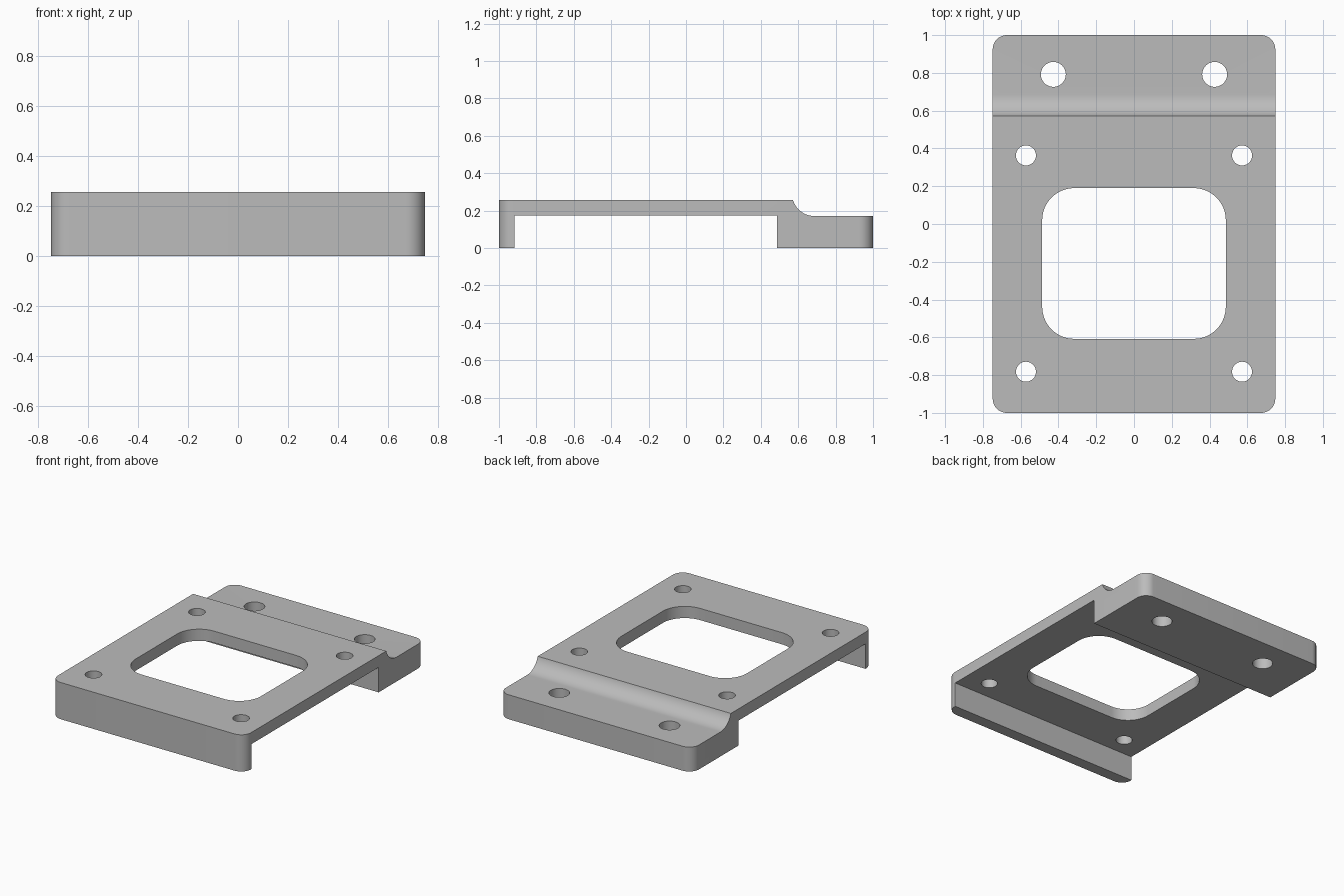
import bpy, bmesh
from math import radians, cos, sin, pi, atan2
from mathutils import Vector

cube = bpy.data.objects.get("Cube")
if cube:
    bpy.data.objects.remove(cube, do_unlink=True)

metal = bpy.data.materials.new("grey_metal")
metal.use_nodes = True
metal.diffuse_color = (0.5, 0.5, 0.5, 1)
metal.node_tree.nodes["Principled BSDF"].inputs["Base Color"].default_value = (0.5, 0.5, 0.5, 1)


def prism(name, outline, offset):
    """Extrude a closed outline of 3D points along an offset."""
    bm = bmesh.new()
    face = bm.faces.new([bm.verts.new(p) for p in outline])
    new = bmesh.ops.extrude_face_region(bm, geom=[face])["geom"]
    bmesh.ops.translate(bm, vec=offset, verts=[v for v in new if isinstance(v, bmesh.types.BMVert)])
    bmesh.ops.recalc_face_normals(bm, faces=bm.faces)
    mesh = bpy.data.meshes.new(name)
    bm.to_mesh(mesh)
    bm.free()
    mesh.materials.append(metal)
    obj = bpy.data.objects.new(name, mesh)
    bpy.context.collection.objects.link(obj)
    return obj


def rounded_block(name, x, y, half_x, half_y, r, steps):
    """Tall block with rounded vertical edges; a full radius gives a cylinder."""
    pts = []
    for i, (sx, sy) in enumerate([(1, 1), (-1, 1), (-1, -1), (1, -1)]):
        for k in range(steps + 1):
            a = (i + k / steps) * pi / 2
            p = Vector((x + sx * (half_x - r) + r * cos(a), y + sy * (half_y - r) + r * sin(a), -0.2))
            if not pts or (p - pts[-1]).length > 1e-5:
                pts.append(p)
    if (pts[0] - pts[-1]).length < 1e-5:
        pts.pop()
    return prism(name, pts, (0, 0, 0.8))


def combine(target, tool, operation):
    mod = target.modifiers.new(tool.name, "BOOLEAN")
    mod.object, mod.operation, mod.solver = tool, operation, "EXACT"
    bpy.context.view_layer.objects.active = target
    bpy.ops.object.modifier_apply(modifier=mod.name)
    bpy.data.objects.remove(tool, do_unlink=True)


# Side profile: front lip, thin plate, thick rear foot with a concave step
top, ledge, radius = 0.257, 0.171, 0.12
step_y, arc_y = 0.572, 0.687
profile = [(-1.1, 0), (-0.918, 0), (-0.918, 0.175), (0.487, 0.175), (0.487, 0), (1.1, 0), (1.1, ledge)]
start = -pi / 2
end = atan2(top - ledge - radius, step_y - arc_y)
for k in range(17):
    a = start + (end - start) * k / 16
    profile.append((arc_y + radius * cos(a), ledge + radius + radius * sin(a)))
profile[-1] = (step_y, top)
profile.append((-1.1, top))
bracket = prism("mounting_bracket", [(-0.9, y, z) for y, z in profile], (1.8, 0, 0))

# Rounded outer corners
combine(bracket, rounded_block("outline", 0, 0, 0.748, 1, 0.075, 12), "INTERSECT")

# Central window
combine(bracket, rounded_block("window", 0, -0.209, 0.486, 0.399, 0.17, 16), "DIFFERENCE")

# Screw holes in mirrored pairs
for x, y, r in [(0.572, 0.363, 0.053), (0.572, -0.782, 0.053), (0.427, 0.792, 0.066)]:
    for side in (-1, 1):
        combine(bracket, rounded_block("hole", side * x, y, r, r, r, 10), "DIFFERENCE")

# Smooth the curves, keep the edges sharp
bpy.ops.object.select_all(action="DESELECT")
bracket.select_set(True)
bpy.context.view_layer.objects.active = bracket
bpy.ops.object.shade_smooth_by_angle(angle=radians(30))
